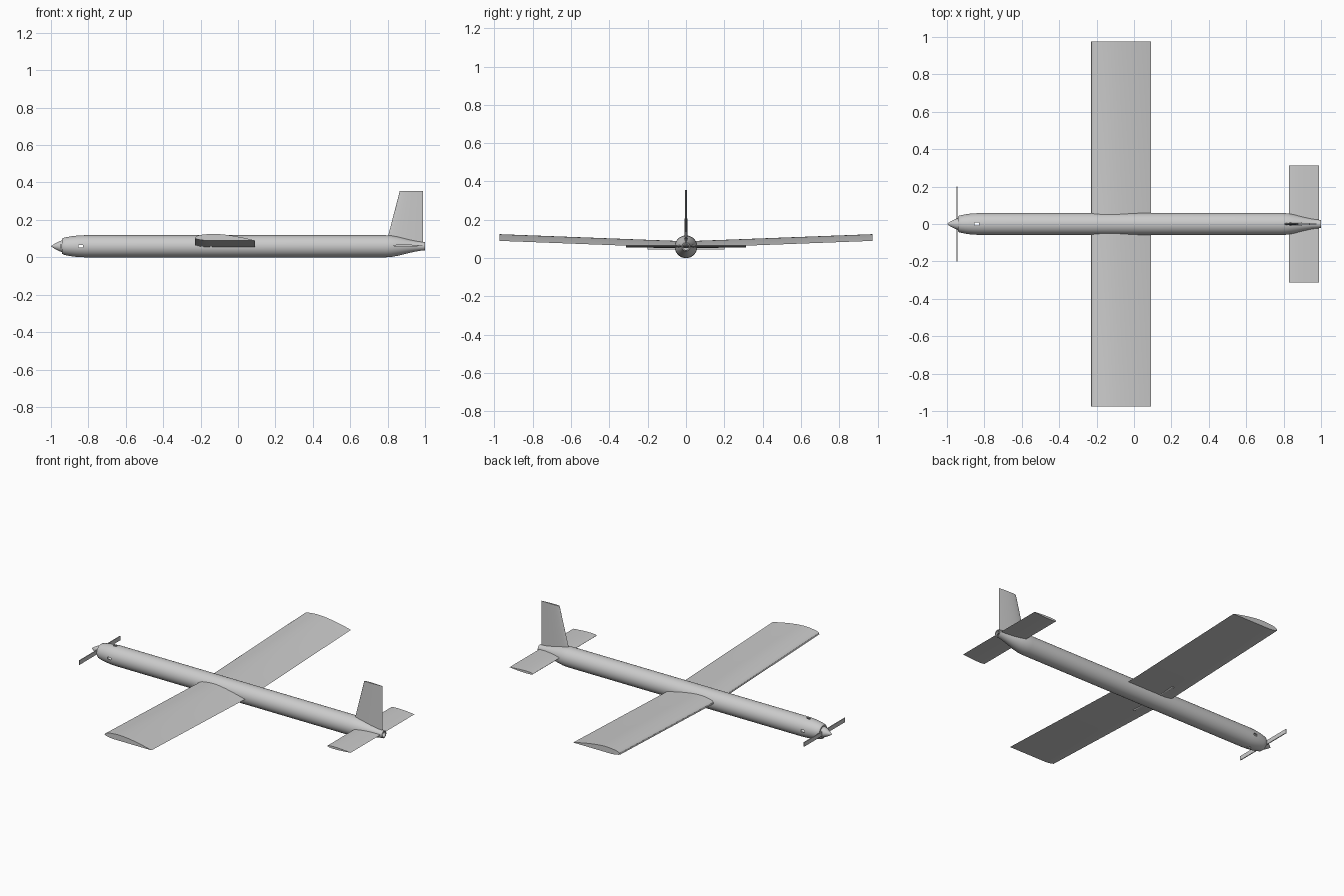
import bpy, bmesh, math
from mathutils import Vector

if "Cube" in bpy.data.objects:
    bpy.data.objects.remove(bpy.data.objects["Cube"], do_unlink=True)

grey = bpy.data.materials.new("light_grey")
grey.use_nodes = True
colour = (0.6, 0.6, 0.6, 1)
grey.diffuse_color = colour
grey.node_tree.nodes["Principled BSDF"].inputs["Base Color"].default_value = colour

AXIS = 0.059  # height of the body centreline


def make(name, bm, smooth=True):
    bmesh.ops.remove_doubles(bm, verts=bm.verts, dist=1e-5)
    bmesh.ops.recalc_face_normals(bm, faces=bm.faces)
    mesh = bpy.data.meshes.new(name)
    bm.to_mesh(mesh)
    bm.free()
    mesh.materials.append(grey)
    obj = bpy.data.objects.new(name, mesh)
    bpy.context.collection.objects.link(obj)
    if smooth:
        shade(obj)
    return obj


def select(obj):
    bpy.ops.object.select_all(action='DESELECT')
    obj.select_set(True)
    bpy.context.view_layer.objects.active = obj


def shade(obj):
    select(obj)
    bpy.ops.object.shade_smooth_by_angle(angle=math.radians(30))


def loft(bm, rings, caps=False):
    loops = [[bm.verts.new(p) for p in ring] for ring in rings]
    n = len(loops[0])
    for a, b in zip(loops, loops[1:]):
        for i in range(n):
            j = (i + 1) % n
            bm.faces.new((a[i], a[j], b[j], b[i]))
    if caps:
        bm.faces.new(loops[0])
        bm.faces.new(loops[-1])


def lathe(name, profile, sides=48, smooth=True):
    """Revolve (x, radius) points about the body centreline."""
    bm = bmesh.new()
    angles = [2 * math.pi * i / sides for i in range(sides)]
    loft(bm, [[(x, r * math.cos(a), AXIS + r * math.sin(a)) for a in angles]
              for x, r in profile])
    bmesh.ops.dissolve_degenerate(bm, dist=1e-6, edges=bm.edges)
    return make(name, bm, smooth)


def box(name, centre, size, smooth=False):
    bm = bmesh.new()
    bmesh.ops.create_cube(bm, size=1)
    for v in bm.verts:
        v.co = Vector(centre) + Vector(c * s for c, s in zip(v.co, size))
    return make(name, bm, smooth)


def thickness(t):
    """Airfoil thickness along the chord, peaking at 1."""
    return (0.2969 * math.sqrt(t) - 0.126 * t - 0.3516 * t**2
            + 0.2843 * t**3 - 0.1036 * t**4) / 0.1 * 0.5 / 0.5


def airfoil(chord, upper, lower, lift=0.0, steps=18):
    """Closed section as (x, height) points, nose at x = 0."""
    ts = [(1 - math.cos(math.pi * i / steps)) / 2 for i in range(steps + 1)]
    nose = lambda t: lift * max(0, 1 - t / 0.2) ** 2
    top = [(t * chord, upper * thickness(t) / 0.5 * 0.5 + nose(t)) for t in reversed(ts)]
    bottom = [(t * chord, -lower * thickness(t) + nose(t)) for t in ts[1:-1]]
    return top + bottom


# Hollow body: rounded nose, long tube, tapered open tail
outer = [(-0.94, 0.040), (-0.935, 0.044), (-0.915, 0.049), (-0.89, 0.0535),
         (-0.86, 0.057), (-0.82, 0.059), (0.79, 0.059), (0.82, 0.057),
         (0.86, 0.050), (0.91, 0.037), (0.95, 0.028), (0.98, 0.0235), (1.0, 0.022)]
inner = [(x, r - 0.006) for x, r in reversed(outer[2:])]
body = lathe("fuselage", [(-0.94, 0)] + outer + inner + [(-0.915, 0)])

# Cooling slots on the sides, top and bottom of the nose
for label, size in (("side", (0.024, 0.3, 0.014)), ("vertical", (0.024, 0.014, 0.3))):
    cutter = box(label + "_slot_cutter", (-0.84, 0, AXIS), size)
    cutter.hide_render = True
    cut = body.modifiers.new(label + "_slots", 'BOOLEAN')
    cut.object = cutter
    cut.solver = 'EXACT'
    select(body)
    bpy.ops.object.modifier_apply(modifier=cut.name)
    bpy.data.objects.remove(cutter, do_unlink=True)
shade(body)

# Spinner and two-blade propeller
lathe("spinner", [(-0.939, 0), (-0.939, 0.032), (-0.955, 0.027), (-0.975, 0.017),
                  (-0.992, 0.006), (-1.0, 0)], 32)
box("propeller", (-0.947, 0, AXIS), (0.005, 0.4, 0.026))

# Main wing: flat-bottomed section with upswept halves
section = airfoil(0.32, 0.035, 0.0, 0.010)
bm = bmesh.new()
loft(bm, [[(-0.23 + x, y, h + 0.053 + 0.037 * abs(y) / 0.975) for x, h in section]
          for y in (-0.975, 0, 0.975)], caps=True)
make("main_wing", bm)

# Joining rod under the wing roots
bm = bmesh.new()
bmesh.ops.create_cone(bm, cap_ends=True, segments=20, radius1=0.009,
                      radius2=0.009, depth=0.34)
for v in bm.verts:
    v.co = Vector((-0.145 + v.co.x, v.co.z, 0.063 + v.co.y))
make("wing_joining_rod", bm)

# Tailplane
section = airfoil(0.16, 0.007, 0.007)
bm = bmesh.new()
loft(bm, [[(0.83 + x, y, 0.062 + h) for x, h in section]
          for y in (-0.312, 0.312)], caps=True)
make("tailplane", bm)

# Upright fin with a swept front edge
bm = bmesh.new()
rings = []
for z, front in ((0.065, 0.79), (0.355, 0.865)):
    chord = 0.99 - front
    rings.append([(front + x, h, z) for x, h in airfoil(chord, 0.04 * chord, 0.04 * chord)])
loft(bm, rings, caps=True)
make("tail_fin", bm)
